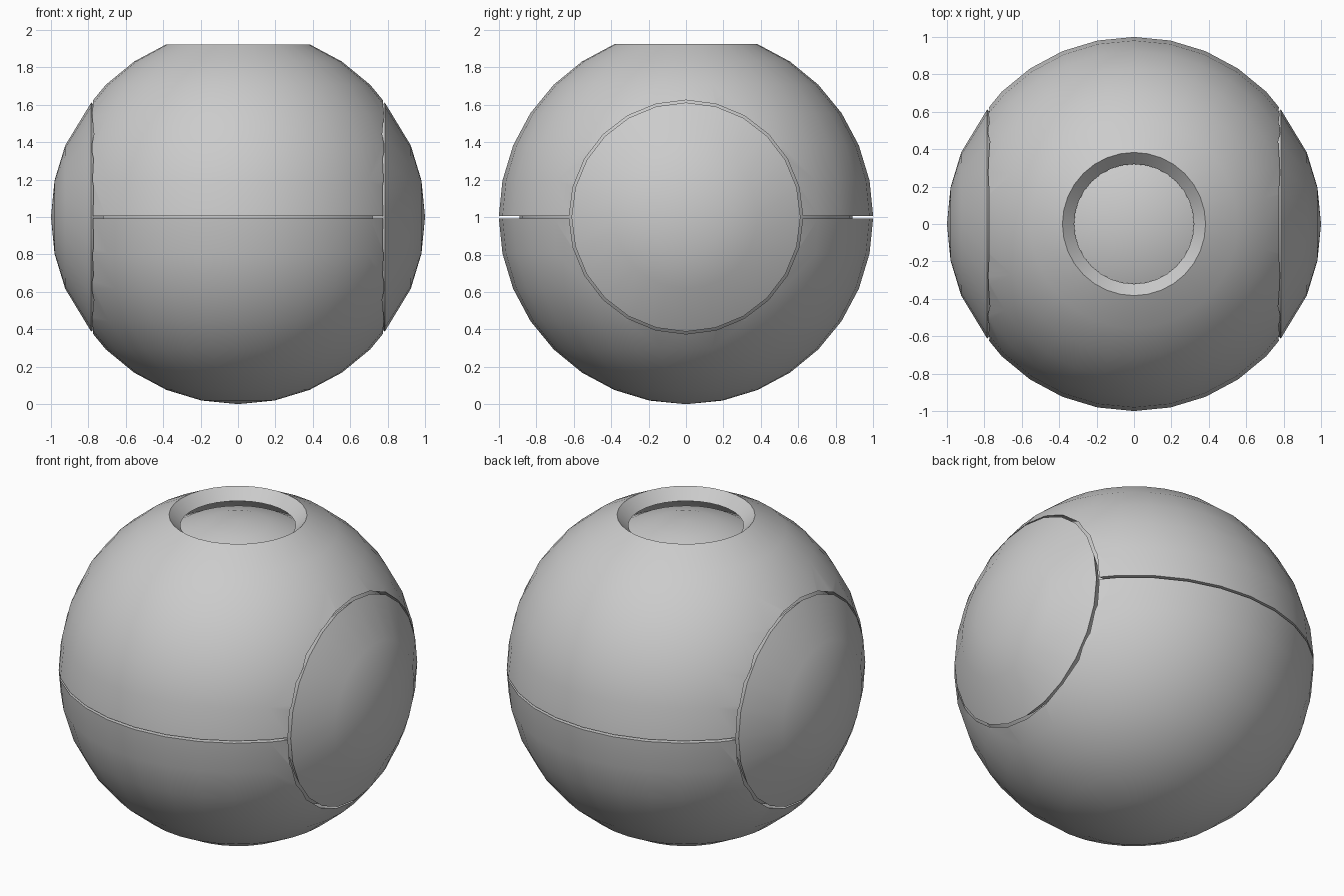
import bpy, bmesh
from math import sin, cos, pi, radians
from mathutils import Matrix

if "Cube" in bpy.data.objects:
    bpy.data.objects.remove(bpy.data.objects["Cube"])

TO_X = Matrix.Rotation(pi / 2, 4, 'Y')
UP = Matrix.Translation((0, 0, 1))


def arc(r, a0, a1, n):
    """Points (radius, height) on a circle, angle measured from the pole."""
    steps = [radians(a0 + (a1 - a0) * i / n) for i in range(n + 1)]
    return [(r * sin(a), r * cos(a)) for a in steps]


def lathe(name, profile, sides, matrix=UP):
    """Spin a closed profile around its axis into a solid."""
    bm = bmesh.new()
    rings = []
    for r, h in profile:
        if r < 1e-4:
            rings.append([bm.verts.new((0, 0, h))] * sides)
        else:
            rings.append([bm.verts.new((r * cos(2 * pi * i / sides),
                                        r * sin(2 * pi * i / sides), h))
                          for i in range(sides)])
    for k, a in enumerate(rings):
        b = rings[(k + 1) % len(rings)]
        for i in range(sides):
            j = (i + 1) % sides
            quad = list(dict.fromkeys((a[i], a[j], b[j], b[i])))
            if len(quad) > 2:
                bm.faces.new(quad)
    bmesh.ops.recalc_face_normals(bm, faces=bm.faces)
    bm.transform(matrix)
    mesh = bpy.data.meshes.new(name)
    bm.to_mesh(mesh)
    bm.free()
    ob = bpy.data.objects.new(name, mesh)
    bpy.context.collection.objects.link(ob)
    return ob


def smooth(ob):
    bpy.ops.object.select_all(action='DESELECT')
    ob.select_set(True)
    bpy.context.view_layer.objects.active = ob
    bpy.ops.object.shade_smooth_by_angle(angle=radians(30))


GAP, INNER = 0.007, 0.918

# Upper shell with the bevelled opening on top
upper = lathe("upper_shell",
              [(1, GAP)] + arc(1, 78.75, 22.5, 5)
              + arc(INNER, 20.4, 78.75, 5) + [(INNER, GAP)], 32)

# Lower shell, closed at the bottom
lower = lathe("lower_shell",
              [(1, -GAP)] + arc(1, 101.25, 180, 7)
              + arc(INNER, 180, 101.25, 7) + [(INNER, -GAP)], 32)

# Round side openings in both shells
cutter = lathe("side_cutter", [(0, -1.5), (0.625, -1.5), (0.625, 1.5), (0, 1.5)],
               24, UP @ TO_X)
for shell in (upper, lower):
    mod = shell.modifiers.new("side_holes", 'BOOLEAN')
    mod.operation = 'DIFFERENCE'
    mod.solver = 'EXACT'
    mod.object = cutter
    bpy.ops.object.select_all(action='DESELECT')
    shell.select_set(True)
    bpy.context.view_layer.objects.active = shell
    bpy.ops.object.modifier_apply(modifier=mod.name)
    smooth(shell)
bpy.data.objects.remove(cutter)

# Domed side caps sitting in the openings
cap = ([(0, 1), (0.195, 0.981), (0.383, 0.924), (0.612, 0.785)]
       + [(0.56, 0.72), (0.352, 0.848), (0.179, 0.9), (0, INNER)])
for side, sign in (("right", 1), ("left", -1)):
    smooth(lathe(side + "_cap", [(r, h * sign) for r, h in cap], 24, UP @ TO_X))

# Inner ball seen through the top opening and the seams
smooth(lathe("inner_ball", arc(0.89, 0, 180, 16), 32))
